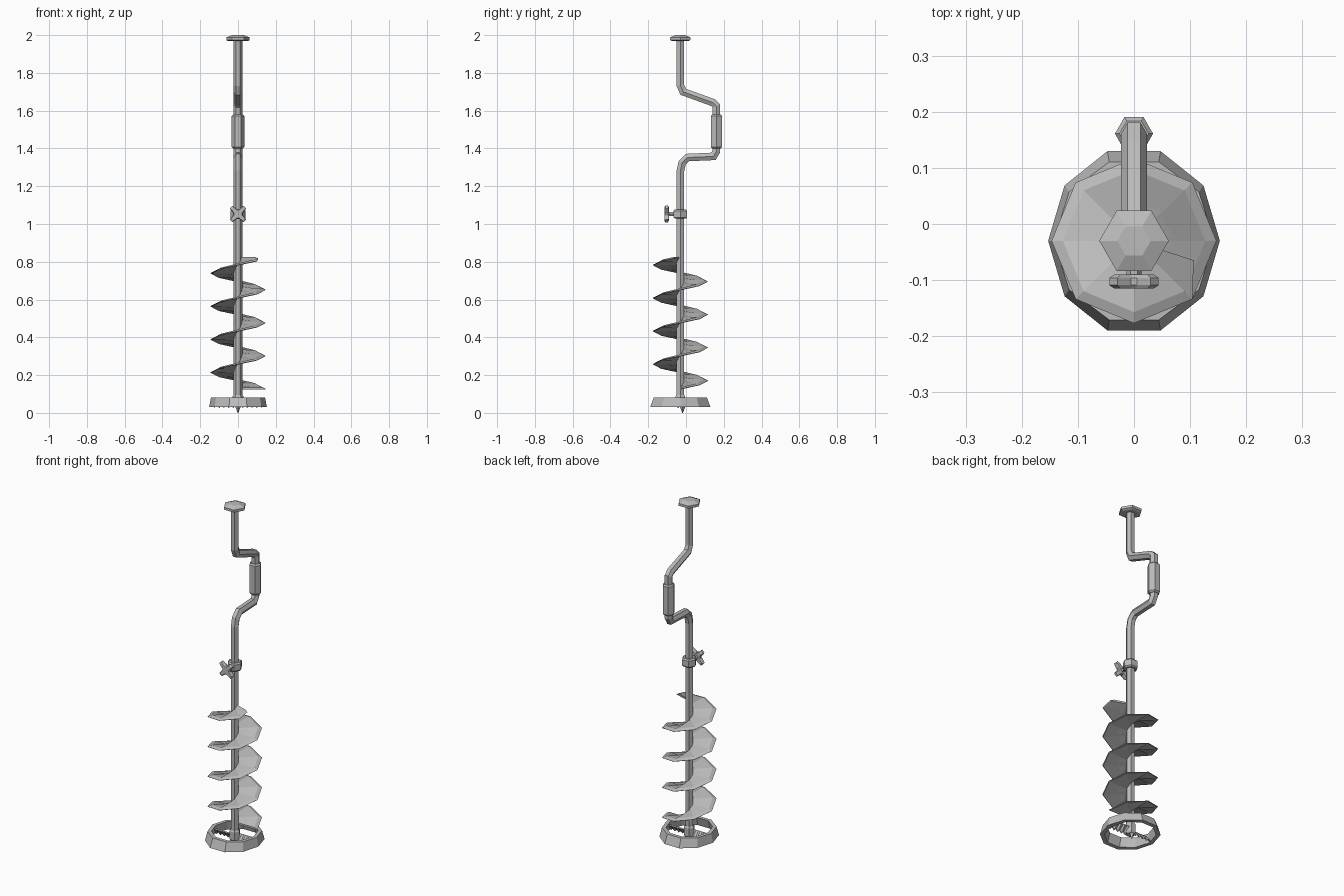
import bpy, bmesh
from math import sin, cos, pi, radians
from mathutils import Vector

cube = bpy.data.objects.get("Cube")
if cube:
    bpy.data.objects.remove(cube)

AXIS_Y = -0.03
steel = bpy.data.materials.new("grey steel")
steel.use_nodes = True
GREY = (0.5, 0.5, 0.5, 1)
steel.diffuse_color = GREY
steel.node_tree.nodes["Principled BSDF"].inputs["Base Color"].default_value = GREY


def loft(name, rings, closed=False, caps=True):
    """Skin a list of equal-length point rings into one flat-shaded part."""
    bm = bmesh.new()
    loops = [[bm.verts.new(p) for p in ring] for ring in rings]
    pairs = list(zip(loops, loops[1:]))
    if closed:
        pairs.append((loops[-1], loops[0]))
    n = len(loops[0])
    for a, b in pairs:
        for i in range(n):
            j = (i + 1) % n
            bm.faces.new((a[i], a[j], b[j], b[i]))
    if caps and not closed:
        bm.faces.new(loops[0])
        bm.faces.new(loops[-1])
    bmesh.ops.recalc_face_normals(bm, faces=bm.faces)
    mesh = bpy.data.meshes.new(name)
    bm.to_mesh(mesh)
    bm.free()
    mesh.materials.append(steel)
    obj = bpy.data.objects.new(name, mesh)
    bpy.context.collection.objects.link(obj)
    return obj


def circle(rx, ry, z, sides=6, y=AXIS_Y):
    return [(rx * cos(2 * pi * i / sides), y + ry * sin(2 * pi * i / sides), z)
            for i in range(sides)]


def turned(name, profile, sides=6, y=AXIS_Y):
    """Stack of polygons given as (radius, height)."""
    return loft(name, [circle(r, r, z, sides, y) for r, z in profile])


def tube(name, path, radius, sides=6):
    """Mitred sweep of a polygon along a (y, z) path."""
    pts = [Vector(p) for p in path]
    rings = []
    for i, p in enumerate(pts):
        before = (p - pts[max(i - 1, 0)]).normalized()
        after = (pts[min(i + 1, len(pts) - 1)] - p).normalized()
        along = (before + after).normalized()
        stretch = 1 / max(along.dot(after if after.length else before), 0.5)
        across = Vector((-along.y, along.x)) * stretch
        ring = []
        for k in range(sides):
            a = 2 * pi * k / sides
            q = p + across * radius * sin(a)
            ring.append((radius * cos(a), q.x, q.y))
        rings.append(ring)
    return loft(name, rings)


# Cranked shaft and handle
tube("cranked_shaft", [(AXIS_Y, 0.04), (AXIS_Y, 1.28), (-0.02, 1.325), (0.008, 1.352),
                       (0.145, 1.358), (0.161, 1.385), (0.161, 1.625), (0.142, 1.643),
                       (-0.015, 1.7), (AXIS_Y, 1.735), (AXIS_Y, 1.98)], 0.023)
turned("hand_grip", [(0.026, 1.4), (0.034, 1.408), (0.034, 1.572), (0.026, 1.58)], y=0.161)
turned("top_knob", [(0.05, 1.968), (0.062, 1.974), (0.062, 1.988), (0.03, 2.0)])

# Clamp with its star-shaped thumb screw
turned("clamp_collar", [(0.034, 1.028), (0.041, 1.035), (0.041, 1.07), (0.034, 1.077)])
tube("clamp_screw", [(-0.06, 1.053), (-0.1, 1.053)], 0.013)


def star(y, scale):
    ring = []
    for i in range(16):
        a = radians(22.5 * i + 11.25)
        r = scale * (0.053 if i % 4 in (1, 2) else 0.026)
        ring.append((r * cos(a), y, 1.053 + r * sin(a)))
    return ring


loft("thumb_knob", [star(y, s) for y, s in
                    ((-0.09, 0.8), (-0.096, 1), (-0.109, 1), (-0.115, 0.8))])

# Spiral flight with a bevelled outer edge
PITCH, STEPS, START_Z = 0.175, 8, 0.13


def flight_section(step, outer):
    a = 2 * pi * step / STEPS
    z = START_Z + PITCH * step / STEPS
    section = ((0.012, 0.005), (outer - 0.02, 0.005), (outer, -0.003),
               (outer - 0.004, -0.006), (0.012, -0.005))
    return [(r * cos(a), AXIS_Y + r * sin(a), z + dz) for r, dz in section]


sections = [flight_section(k, 0.147) for k in range(32)]
sections.append(flight_section(31.6, 0.112))
loft("spiral_flight", sections)

# Flared cutting ring: outer wall, rim, inner wall, lower rim
loft("cutting_ring", [circle(0.153, 0.168, 0.03, 10), circle(0.143, 0.148, 0.082, 10),
                      circle(0.122, 0.127, 0.082, 10), circle(0.13, 0.143, 0.03, 10)],
     closed=True)

# Two toothed blades, tilted opposite ways
for name, side in (("left_blade", 1), ("right_blade", -1)):
    rings = []
    for i in range(11):
        x = side * (0.012 + 0.0125 * i)
        low = 0.026 if i % 2 else 0.04
        rings.append([(x, AXIS_Y + side * y, z) for y, z in
                      ((-0.016, low), (-0.01, low), (0.018, 0.066), (0.012, 0.07))])
    loft(name, rings)

# Centre point
turned("hub", [(0.024, 0.03), (0.03, 0.04), (0.03, 0.085), (0.024, 0.095)])
turned("centre_point", [(0.002, 0.0), (0.014, 0.032)], 4, AXIS_Y + 0.012)
